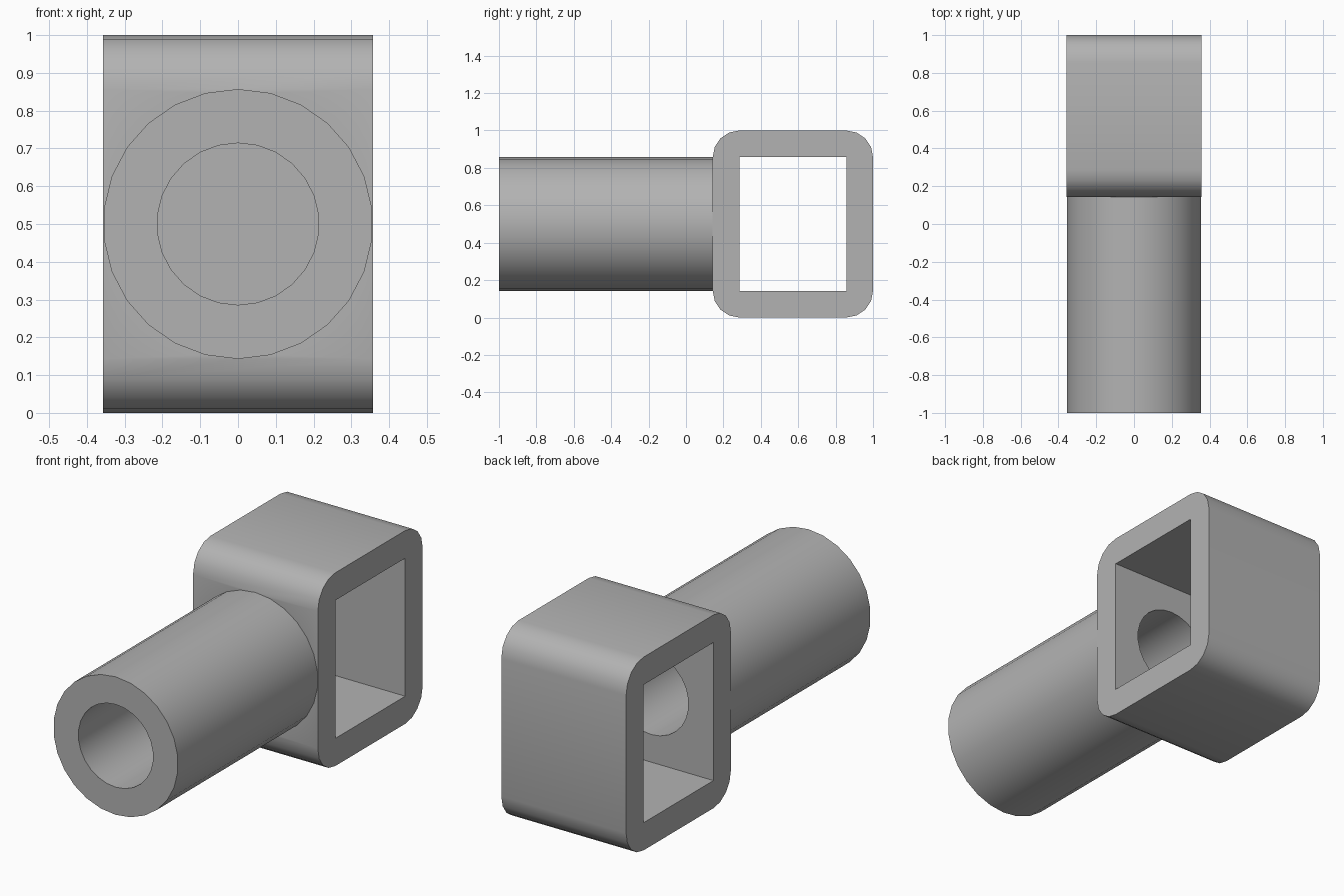
import bpy
import bmesh
import math
from mathutils import Matrix, Vector

if "Cube" in bpy.data.objects:
    bpy.data.objects.remove(bpy.data.objects["Cube"], do_unlink=True)

WALL = 1 / 7            # wall thickness, also the corner radius
HALF_WIDTH = 2.5 * WALL
SIDES = 26
AXIS_Z = 0.5
BOX_Y = 4 * WALL        # centre of the square collar

grey = bpy.data.materials.new("plain grey")
grey.use_nodes = True
colour = (0.45, 0.45, 0.45, 1)
grey.diffuse_color = colour
grey.node_tree.nodes["Principled BSDF"].inputs["Base Color"].default_value = colour


def make_object(name, bm):
    bmesh.ops.recalc_face_normals(bm, faces=bm.faces)
    mesh = bpy.data.meshes.new(name)
    bm.to_mesh(mesh)
    bm.free()
    mesh.materials.append(grey)
    obj = bpy.data.objects.new(name, mesh)
    bpy.context.collection.objects.link(obj)
    return obj


def cylinder(name, radius, y0, y1):
    """Cylinder along y with a vertex at the top."""
    bm = bmesh.new()
    ring = []
    for i in range(SIDES):
        a = math.tau * i / SIDES
        ring.append(bm.verts.new((radius * math.sin(a), y0, AXIS_Z + radius * math.cos(a))))
    return extrude(name, bm, ring, Vector((0, y1 - y0, 0)))


def extrude(name, bm, ring, offset):
    face = bm.faces.new(ring)
    result = bmesh.ops.extrude_face_region(bm, geom=[face], use_keep_orig=True)
    top = [g for g in result["geom"] if isinstance(g, bmesh.types.BMVert)]
    bmesh.ops.translate(bm, verts=top, vec=offset)
    return make_object(name, bm)


def box(name, half_x, depth, height, radius=0, steps=4):
    """Block along x, with corners rounded in the side profile."""
    bm = bmesh.new()
    ring = []
    corners = [(1, 1), (-1, 1), (-1, -1), (1, -1)]
    for k, (sy, sz) in enumerate(corners):
        cy = BOX_Y + sy * (depth / 2 - radius)
        cz = AXIS_Z + sz * (height / 2 - radius)
        for i in range(steps + 1 if radius else 1):
            a = math.pi / 2 * (k + i / steps)
            ring.append(bm.verts.new((-half_x, cy + radius * math.cos(a), cz + radius * math.sin(a))))
    return extrude(name, bm, ring, Vector((2 * half_x, 0, 0)))


def combine(target, tool, operation):
    mod = target.modifiers.new(operation.lower(), "BOOLEAN")
    mod.operation = operation
    mod.solver = "EXACT"
    mod.object = tool
    bpy.context.view_layer.update()
    bpy.context.view_layer.objects.active = target
    bpy.ops.object.modifier_apply(modifier=mod.name)
    bpy.data.objects.remove(tool, do_unlink=True)


# Rounded square collar joined to the round socket
body = box("collar_and_socket", HALF_WIDTH, 6 * WALL, 1, WALL)
combine(body, cylinder("socket", HALF_WIDTH, -1, 1.5 * WALL), "UNION")

# Square opening through the collar, and the bore that opens into it
combine(body, box("opening_cutter", 0.5, 4 * WALL, 5 * WALL), "DIFFERENCE")
combine(body, cylinder("bore_cutter", 1.5 * WALL, -1.1, 3 * WALL), "DIFFERENCE")

# Smooth rounded surfaces, crisp rims
bpy.ops.object.select_all(action="DESELECT")
body.select_set(True)
bpy.context.view_layer.objects.active = body
bpy.ops.object.shade_smooth_by_angle(angle=math.radians(35))
